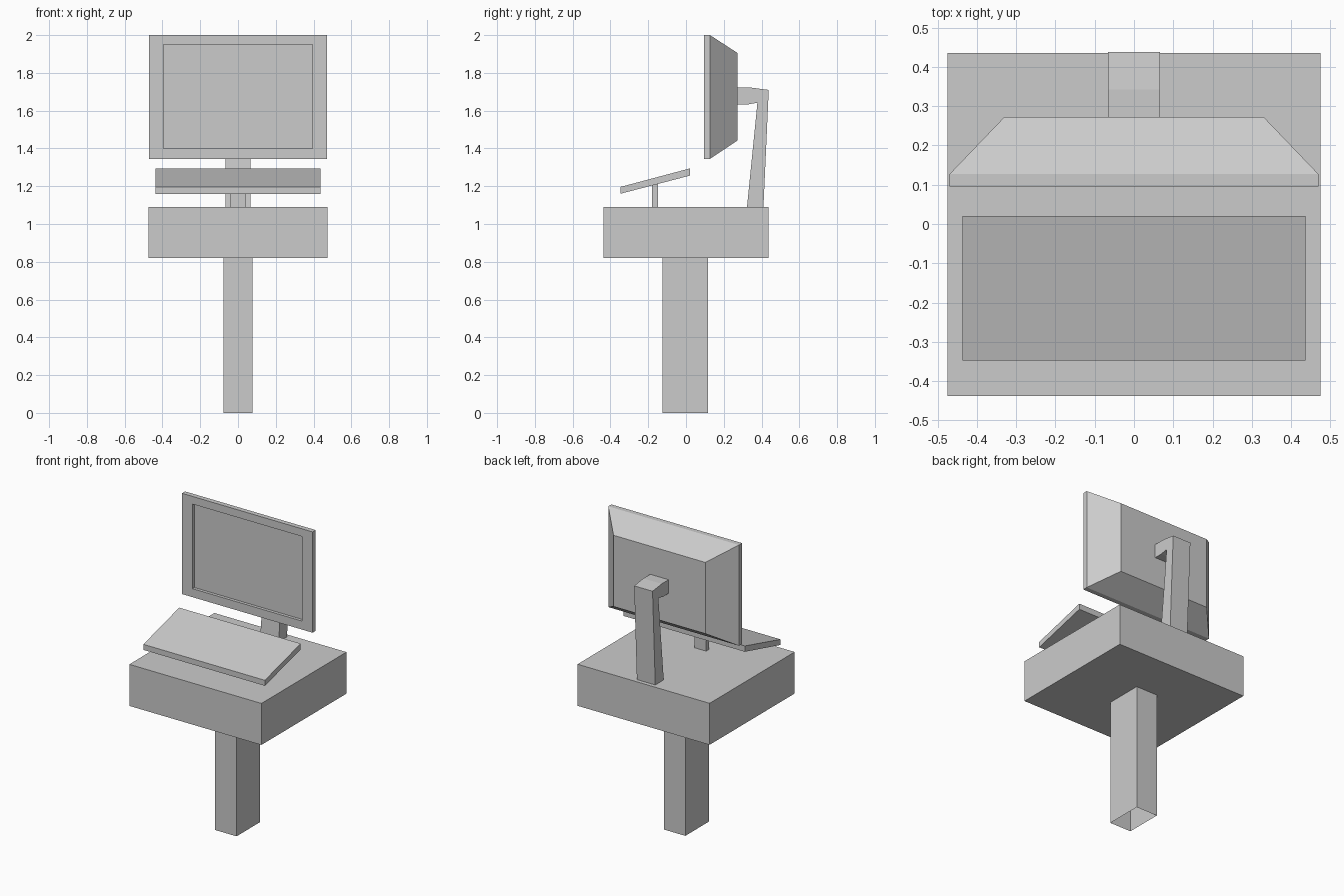
import bpy
import bmesh

cube = bpy.data.objects.get("Cube")
if cube:
    bpy.data.objects.remove(cube, do_unlink=True)

GREY = (0.6, 0.6, 0.6, 1.0)
grey = bpy.data.materials.new("plain grey")
grey.use_nodes = True
grey.diffuse_color = GREY
grey.node_tree.nodes["Principled BSDF"].inputs["Base Color"].default_value = GREY


def finish(name, bm):
    """Turn a bmesh into a flat-shaded object."""
    bmesh.ops.recalc_face_normals(bm, faces=bm.faces)
    mesh = bpy.data.meshes.new(name)
    bm.to_mesh(mesh)
    bm.free()
    mesh.materials.append(grey)
    obj = bpy.data.objects.new(name, mesh)
    bpy.context.scene.collection.objects.link(obj)
    return obj


def extrude_profile(name, half_width, profile, open_bottom=False):
    """Extrude a (y, z) side profile symmetrically across x."""
    bm = bmesh.new()
    face = bm.faces.new([bm.verts.new((-half_width, y, z)) for y, z in profile])
    result = bmesh.ops.extrude_face_region(bm, geom=[face], use_keep_orig=True)
    moved = [v for v in result["geom"] if isinstance(v, bmesh.types.BMVert)]
    bmesh.ops.translate(bm, verts=moved, vec=(2 * half_width, 0, 0))
    bmesh.ops.recalc_face_normals(bm, faces=bm.faces)
    if open_bottom:
        bottom = [f for f in bm.faces if f.normal.z < -0.9]
        bmesh.ops.delete(bm, geom=bottom, context='FACES_ONLY')
    return finish(name, bm)


def rect(y0, y1, z0, z1):
    return [(y0, z0), (y1, z0), (y1, z1), (y0, z1)]


def loft(name, sections):
    """Skin nested rectangles given as (y, half_width, z0, z1), capping both ends."""
    bm = bmesh.new()
    rings = []
    for y, w, z0, z1 in sections:
        corners = [(-w, z0), (w, z0), (w, z1), (-w, z1)]
        rings.append([bm.verts.new((x, y, z)) for x, z in corners])
    for a, b in zip(rings, rings[1:]):
        for i in range(4):
            j = (i + 1) % 4
            bm.faces.new((a[i], a[j], b[j], b[i]))
    bm.faces.new(rings[0])
    bm.faces.new(rings[-1])
    return finish(name, bm)


# Stand: hollow-bottomed column and box top
extrude_profile("pedestal", 0.077, rect(-0.125, 0.117, 0, 0.82), open_bottom=True)
extrude_profile("desk_box", 0.475, rect(-0.438, 0.436, 0.82, 1.09))

# Tilted keyboard on a small post
extrude_profile("keyboard_post", 0.041, [(-0.18, 1.09), (-0.148, 1.09),
                                         (-0.148, 1.213), (-0.18, 1.205)])
extrude_profile("keyboard", 0.437, [(-0.348, 1.16), (0.02, 1.256),
                                    (0.02, 1.294), (-0.348, 1.196)])

# Bent arm holding the monitor
extrude_profile("monitor_arm", 0.066, [
    (0.323, 1.09), (0.41, 1.09), (0.438, 1.71), (0.343, 1.722), (0.27, 1.722),
    (0.27, 1.633), (0.327, 1.633), (0.378, 1.642)])

# Monitor: recessed screen, bezel, rim and tapered back
loft("monitor", [
    (0.115, 0.395, 1.4, 1.95),
    (0.095, 0.395, 1.4, 1.95),
    (0.095, 0.47, 1.345, 2.0),
    (0.127, 0.47, 1.345, 2.0),
    (0.273, 0.33, 1.442, 1.905)])
